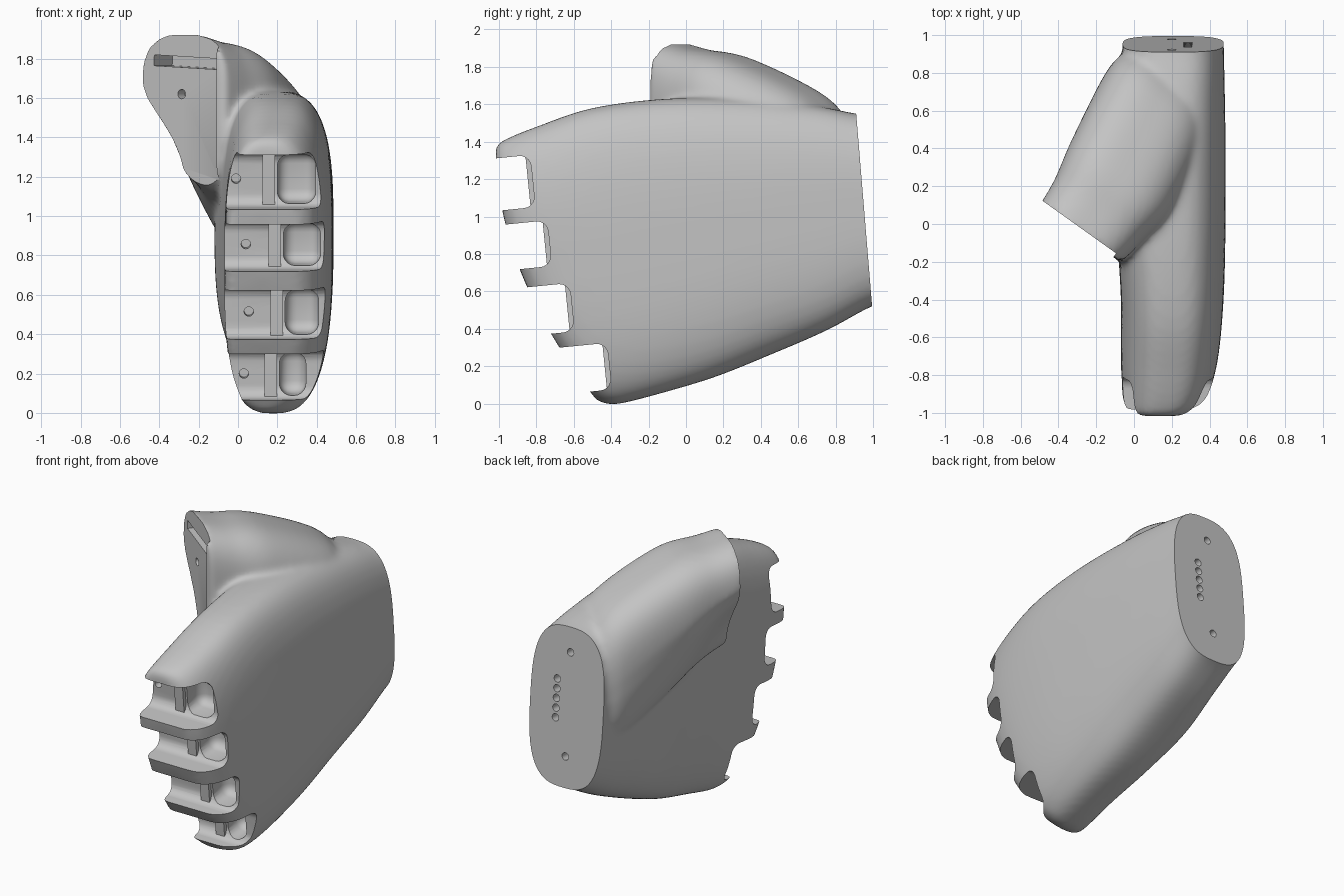
import bpy, bmesh, math
from mathutils import Matrix, Vector

scene = bpy.context.scene
if "Cube" in scene.objects:
    bpy.data.objects.remove(scene.objects["Cube"], do_unlink=True)

grey = bpy.data.materials.new("satin_grey")
grey.use_nodes = True
grey.diffuse_color = (0.55, 0.55, 0.55, 1)
grey.node_tree.nodes["Principled BSDF"].inputs["Base Color"].default_value = (0.55, 0.55, 0.55, 1)

cutters = []


def make_object(name, bm):
    bmesh.ops.recalc_face_normals(bm, faces=bm.faces[:])
    mesh = bpy.data.meshes.new(name)
    bm.to_mesh(mesh)
    bm.free()
    obj = bpy.data.objects.new(name, mesh)
    scene.collection.objects.link(obj)
    return obj


def spline(rows, steps=6):
    """Smoothly interpolate between rows of section values."""
    def blend(p0, p1, p2, p3, t):
        return 0.5 * (2 * p1 + (p2 - p0) * t + (2 * p0 - 5 * p1 + 4 * p2 - p3) * t ** 2
                      + (3 * p1 - p0 - 3 * p2 + p3) * t ** 3)
    out = []
    for i in range(len(rows) - 1):
        group = (rows[max(i - 1, 0)], rows[i], rows[i + 1], rows[min(i + 2, len(rows) - 1)])
        for k in range(steps):
            out.append([blend(*values, k / steps) for values in zip(*group)])
    return out + [list(rows[-1])]


def rounded_ring(count=56, power=3.0):
    def bend(v):
        return math.copysign(abs(v) ** (2 / power), v)
    angles = [2 * math.pi * (i + 0.5) / count for i in range(count)]
    return [(bend(math.cos(a)), bend(math.sin(a))) for a in angles]


def loft(name, rows, place):
    bm = bmesh.new()
    rows = spline(rows)
    # Shrinking rings at both ends make caps that follow the section surface
    shrink = [0.25, 0.5, 0.75]
    path = ([(rows[0], s) for s in shrink] + [(r, 1) for r in rows]
            + [(rows[-1], s) for s in reversed(shrink)])
    rings = [[bm.verts.new(place(r, p * s, q * s)) for p, q in rounded_ring()] for r, s in path]
    for a, b in zip(rings, rings[1:]):
        for i in range(len(a)):
            j = (i + 1) % len(a)
            bm.faces.new((a[i], a[j], b[j], b[i]))
    for ring, row in ((rings[0], rows[0]), (rings[-1], rows[-1])):
        middle = bm.verts.new(place(row, 0, 0))
        for i in range(len(ring)):
            bm.faces.new((ring[i], ring[(i + 1) % len(ring)], middle))
    return make_object(name, bm)


def box(name, frame, low, high, bevel=0.0):
    bm = bmesh.new()
    bmesh.ops.create_cube(bm, size=1)
    for v in bm.verts:
        v.co = Vector([a + (c + 0.5) * (b - a) for a, b, c in zip(low, high, v.co)])
    if bevel:
        bmesh.ops.bevel(bm, geom=bm.edges[:], offset=bevel, segments=5,
                        profile=0.5, affect='EDGES')
    bm.transform(frame)
    return make_object(name, bm)


def hole(name, frame, radius=0.024, depth=0.12):
    bm = bmesh.new()
    bmesh.ops.create_cone(bm, cap_ends=True, segments=20, radius1=radius,
                          radius2=radius, depth=depth,
                          matrix=frame @ Matrix.Rotation(math.pi / 2, 4, 'X'))
    return make_object(name, bm)


def combine(obj, others, operation):
    for other in others:
        mod = obj.modifiers.new(operation.lower(), 'BOOLEAN')
        mod.operation, mod.solver, mod.object = operation, 'MANIFOLD', other
    bake(obj)
    for other in others:
        bpy.data.objects.remove(other, do_unlink=True)


def bake(obj):
    bpy.context.view_layer.update()
    deps = bpy.context.evaluated_depsgraph_get()
    mesh = bpy.data.meshes.new_from_object(obj.evaluated_get(deps))
    obj.modifiers.clear()
    obj.data = mesh


def finish(obj):
    obj.data.materials.clear()
    obj.data.materials.append(grey)
    bpy.ops.object.select_all(action='DESELECT')
    obj.select_set(True)
    bpy.context.view_layer.objects.active = obj
    bpy.ops.object.shade_smooth_by_angle(angle=math.radians(35))


# Palm sections: top y, top z, bottom y, bottom z, inner x, outer x, forward bow
def palm_point(r, p, q):
    yt, zt, yb, zb, xl, xr, bow = r
    v = (q + 1) / 2
    return ((xl + xr) / 2 + (xr - xl) / 2 * p,
            yb + (yt - yb) * v + bow * 4 * v * (1 - v), zb + (zt - zb) * v)


palm = loft("palm", [
    (-1.02, 1.37, -0.48, 0.02, -0.05, 0.31, -0.13),
    (-0.97, 1.41, -0.43, 0.00, -0.065, 0.39, -0.12),
    (-0.80, 1.48, -0.35, 0.00, -0.07, 0.445, -0.09),
    (-0.50, 1.58, -0.15, 0.05, -0.07, 0.475, -0.04),
    (-0.10, 1.63, 0.15, 0.14, -0.095, 0.485, 0),
    (0.35, 1.63, 0.45, 0.26, -0.12, 0.485, 0),
    (0.70, 1.59, 0.75, 0.39, -0.075, 0.48, 0),
    (0.91, 1.55, 0.995, 0.52, -0.06, 0.475, 0),
    (1.03, 1.54, 1.12, 0.54, -0.06, 0.475, 0)], palm_point)

# Thumb base sections: centre x, y, z, half width, half height, outer taper, inner drop
turn = -0.62


def thumb_point(r, p, q):
    x, y, z, width, height, taper, drop = r
    low = max(0, -q)
    side = width * (p if p > 0 else p * (1 - taper * low))
    return (x + math.cos(turn) * side, y + math.sin(turn) * side,
            z + height * q - drop * low * (p + 1) / 2)


thumb = loft("thumb_base", [
    (-0.285, -0.05, 1.65, 0.265, 0.28, 0.85, 0.30),
    (-0.19, 0.07, 1.575, 0.285, 0.32, 0.65, 0.25),
    (-0.05, 0.28, 1.44, 0.33, 0.41, 0.35, 0.12),
    (0.14, 0.66, 1.20, 0.32, 0.46, 0.1, 0),
    (0.20, 0.82, 1.10, 0.20, 0.38, 0, 0)], thumb_point)

# Blend thumb base into palm
combine(palm, [thumb], 'UNION')
remesh = palm.modifiers.new("remesh", 'REMESH')
remesh.mode, remesh.voxel_size = 'VOXEL', 0.02
soften = palm.modifiers.new("soften", 'SMOOTH')
soften.factor, soften.iterations = 0.5, 8
bake(palm)

# Finger bays: floor y, low z, high z, pocket inner x, pocket outer x, pin hole x
bays = [(-0.82, 1.05, 1.33, 0.20, 0.395, -0.01),
        (-0.73, 0.735, 0.98, 0.23, 0.42, 0.04),
        (-0.61, 0.385, 0.645, 0.24, 0.41, 0.055),
        (-0.41, 0.075, 0.325, 0.21, 0.345, 0.03)]
tilt = Matrix.Rotation(0.1, 4, 'X')
for i, (y, z0, z1, x0, x1, xh) in enumerate(bays):
    frame = Matrix.Translation((0, y, (z0 + z1) / 2)) @ tilt
    h = (z1 - z0) / 2
    cutters += [
        box(f"bay_{i}", frame, (-0.6, -0.8, -h), (0.9, 0, h), 0.06),
        box(f"pocket_{i}", frame, (x0, -0.3, -h + 0.015), (x1, 0.14, h - 0.015), 0.06),
        hole(f"pin_hole_{i}", frame @ Matrix.Translation((xh, 0, 0)))]
    finish(box(f"finger_stop_{i + 1}", frame, (x0 - 0.075, -0.025, -h - 0.01),
               (x0 - 0.012, 0.05, h + 0.01)))

# Flat wrist face with its holes
wrist = Matrix.Translation((0.2, 0.9525, 1.035)) @ Matrix.Rotation(0.0825, 4, 'X')
cutters.append(box("wrist_cut", wrist, (-0.8, 0, -1), (0.8, 0.5, 1)))
spots = [(0, 0.355), (0, -0.315)] + [(0.085, 0.165 - 0.0625 * k) for k in range(5)]
for k, (x, z) in enumerate(spots):
    cutters.append(hole(f"wrist_hole_{k}", wrist @ Matrix.Translation((x, 0, z))))

# Flat thumb face with slot and pin hole
end = Matrix.Translation((-0.27, -0.03, 1.63)) @ Matrix.Rotation(turn, 4, 'Z')
cutters += [
    box("thumb_cut", end, (-0.45, -0.3, -0.6), (0.215, 0, 0.5)),
    box("thumb_slot", end @ Matrix.Rotation(0.05, 4, 'Y'), (-0.2, -0.1, 0.125), (0.2, 0.16, 0.18)),
    hole("thumb_hole", end @ Matrix.Translation((-0.02, 0, -0.01)))]

# Cut everything at once
combine(palm, cutters, 'DIFFERENCE')
finish(palm)
